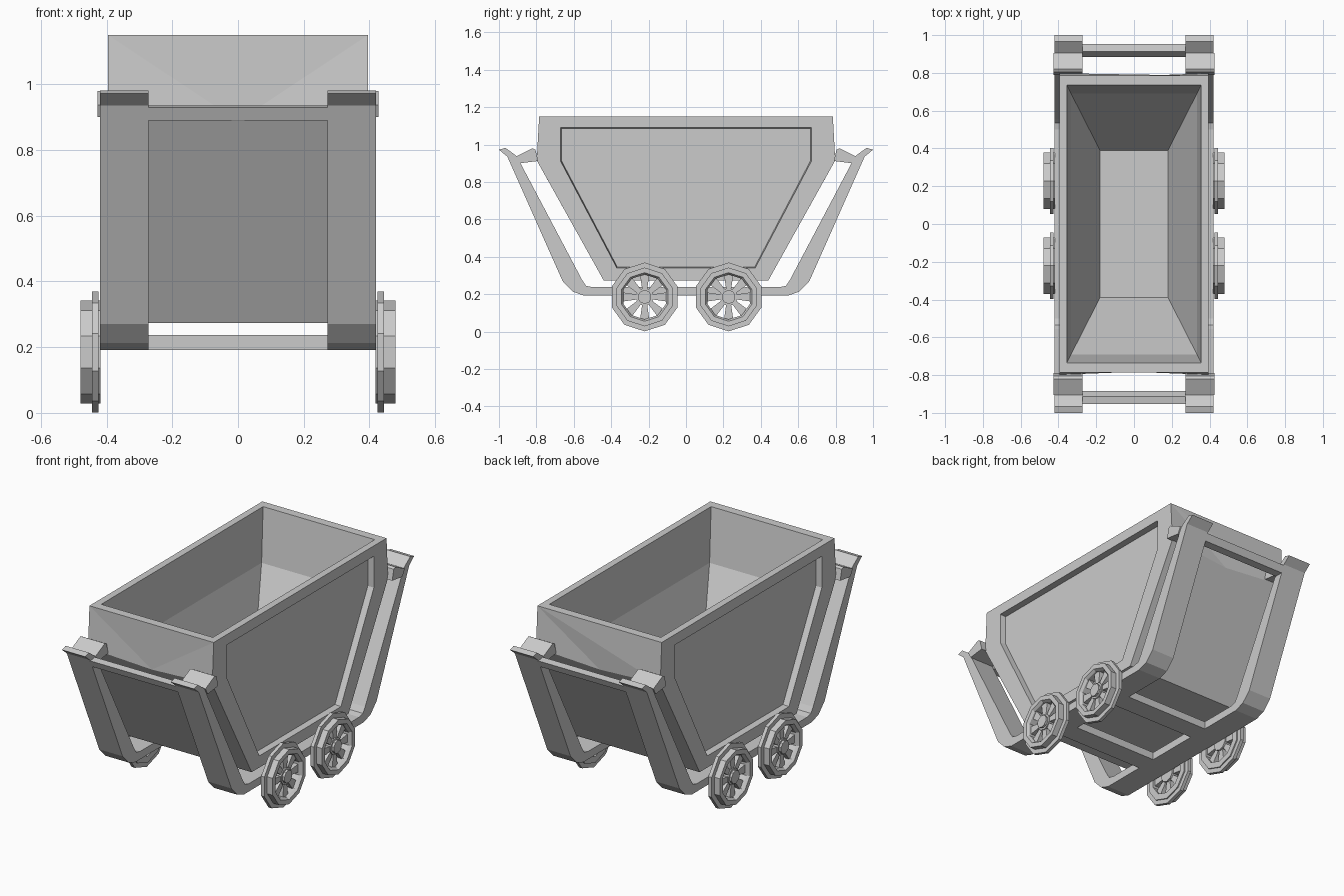
import bpy, bmesh
from math import sin, cos, pi

cube = bpy.data.objects.get("Cube")
if cube:
    bpy.data.objects.remove(cube, do_unlink=True)


def finish(bm, name):
    bmesh.ops.recalc_face_normals(bm, faces=bm.faces)
    mesh = bpy.data.meshes.new(name)
    bm.to_mesh(mesh)
    bm.free()
    obj = bpy.data.objects.new(name, mesh)
    bpy.context.collection.objects.link(obj)
    return obj


def bridge(bm, a, b):
    """Quads between two closed vertex loops of equal length."""
    for i in range(len(a)):
        j = (i + 1) % len(a)
        bm.faces.new((a[i], a[j], b[j], b[i]))


def prism(name, profile, x0, x1):
    """Extrude a (y, z) profile along x."""
    bm = bmesh.new()
    a, b = [[bm.verts.new((x, y, z)) for y, z in profile] for x in (x0, x1)]
    bridge(bm, a, b)
    bm.faces.new(a)
    bm.faces.new(b)
    return finish(bm, name)


def box(name, x, y0, y1, z0, z1):
    return prism(name, [(y0, z0), (y1, z0), (y1, z1), (y0, z1)], -x, x)


def mirrored(half):
    """Close a half profile by reflecting it across y = 0."""
    return half + [(-y, z) for y, z in reversed(half)]


# Tub: hexagonal shell with sunken side panels and a tapered hopper inside
def make_tub():
    bm = bmesh.new()
    outline = mirrored([(0.785, 1.15), (0.798, 0.915), (0.44, 0.273)])
    panel = mirrored([(0.67, 1.09), (0.67, 0.91), (0.37, 0.34)])
    panel_floor = mirrored([(0.665, 1.085), (0.665, 0.912), (0.367, 0.345)])

    def side_loop(points, x):
        return [bm.verts.new((x, y, z)) for y, z in points]

    outer = {}
    for s in (-1, 1):
        outer[s] = side_loop(outline, s * 0.395)
        edge = side_loop(panel, s * 0.395)
        sunk = side_loop(panel_floor, s * 0.36)
        bridge(bm, outer[s], edge)
        bridge(bm, edge, sunk)
        bm.faces.new(sunk)
    for i in range(len(outline) - 1):
        bm.faces.new((outer[-1][i], outer[-1][i + 1], outer[1][i + 1], outer[1][i]))

    # Dip the waist of both end walls along the lower slope
    for i, sy in ((1, 1), (4, -1)):
        corner = outer[-1][i]
        waist = bm.edges.get((corner, outer[1][i]))
        middle = bmesh.utils.edge_split(waist, corner, 0.5)[1]
        middle.co.y, middle.co.z = sy * 0.783, 0.888
        upper = [f for f in middle.link_faces if f.calc_center_median().z > 0.9]
        bmesh.ops.triangulate(bm, faces=upper)

    rim = [outer[1][0], outer[1][-1], outer[-1][-1], outer[-1][0]]
    for x, y, z in [(0.355, 0.735, 1.15), (0.333, 0.69, 0.85), (0.18, 0.39, 0.32)]:
        loop = [bm.verts.new(p) for p in
                [(x, y, z), (x, -y, z), (-x, -y, z), (-x, y, z)]]
        bridge(bm, rim, loop)
        rim = loop
    bm.faces.new(rim)
    return finish(bm, "tub")


make_tub()

# Frame: two bottom rails, four bent posts and their hooks
post = [(0.40, 0.192), (0.545, 0.192), (0.605, 0.213), (0.66, 0.27), (0.955, 0.935),
        (0.885, 0.90), (0.555, 0.275), (0.535, 0.245), (0.50, 0.237), (0.40, 0.237)]
lip = [(0.885, 0.90), (0.955, 0.935), (1.0, 0.972), (0.965, 0.982), (0.905, 0.938)]
clip = [(0.885, 0.90), (0.905, 0.938), (0.82, 0.98), (0.805, 0.972), (0.79, 0.912)]
rail = mirrored([(0.40, 0.192), (0.40, 0.237)])

for sx, side in ((1, "left"), (-1, "right")):
    prism(f"{side}_rail", rail, sx * 0.272, sx * 0.42)
    for sy, end in ((-1, "front"), (1, "back")):
        for part, profile, x1 in (("post", post, 0.42), ("hook_lip", lip, 0.42),
                                  ("hook_clip", clip, 0.427)):
            prism(f"{end}_{side}_{part}", [(sy * y, z) for y, z in profile],
                  sx * 0.272, sx * x1)

# Crossbars joining the two sides
for sy, end in ((-1, "front"), (1, "back")):
    top = [(0.885, 0.89), (0.935, 0.89), (0.953, 0.93), (0.912, 0.936)]
    prism(f"{end}_handle_bar", [(sy * y, z) for y, z in top], -0.28, 0.28)
    box(f"{end}_axle_bar", 0.28, sy * 0.22 - 0.06, sy * 0.22 + 0.06, 0.192, 0.237)


# Wheels: ten-sided rim with a thin flange, hub and eight tapered spokes
def make_wheel(name, sx, cy, cz=0.185, sides=10):
    bm = bmesh.new()

    def ring(x, r):
        return [bm.verts.new((sx * x, cy + r * sin(2 * pi * i / sides),
                              cz + r * cos(2 * pi * i / sides))) for i in range(sides)]

    section = [(0.418, 0.12), (0.418, 0.157), (0.425, 0.157), (0.425, 0.184),
               (0.445, 0.184), (0.445, 0.157), (0.48, 0.157), (0.48, 0.13),
               (0.465, 0.12)]
    loops = [ring(x, r) for x, r in section]
    for a, b in zip(loops, loops[1:] + loops[:1]):
        bridge(bm, a, b)

    hub = [ring(x, r) for x, r in
           [(0.42, 0.048), (0.462, 0.048), (0.462, 0.037), (0.475, 0.037)]]
    for a, b in zip(hub, hub[1:]):
        bridge(bm, a, b)
    bm.faces.new(hub[0])
    bm.faces.new(hub[-1])

    for k in range(8):
        t = 2 * pi * k / 8
        ends = []
        for r, w in ((0.038, 0.013), (0.122, 0.025)):
            ends.append([bm.verts.new((sx * x, cy + r * sin(t) + d * w * cos(t),
                                       cz + r * cos(t) - d * w * sin(t)))
                         for x, d in ((0.43, -1), (0.43, 1), (0.456, 1), (0.456, -1))])
        bridge(bm, *ends)
        for e in ends:
            bm.faces.new(e)
    return finish(bm, name)


for sx, side in ((1, "left"), (-1, "right")):
    for y, end in ((-0.221, "front"), (0.228, "back")):
        make_wheel(f"{end}_{side}_wheel", sx, y)
